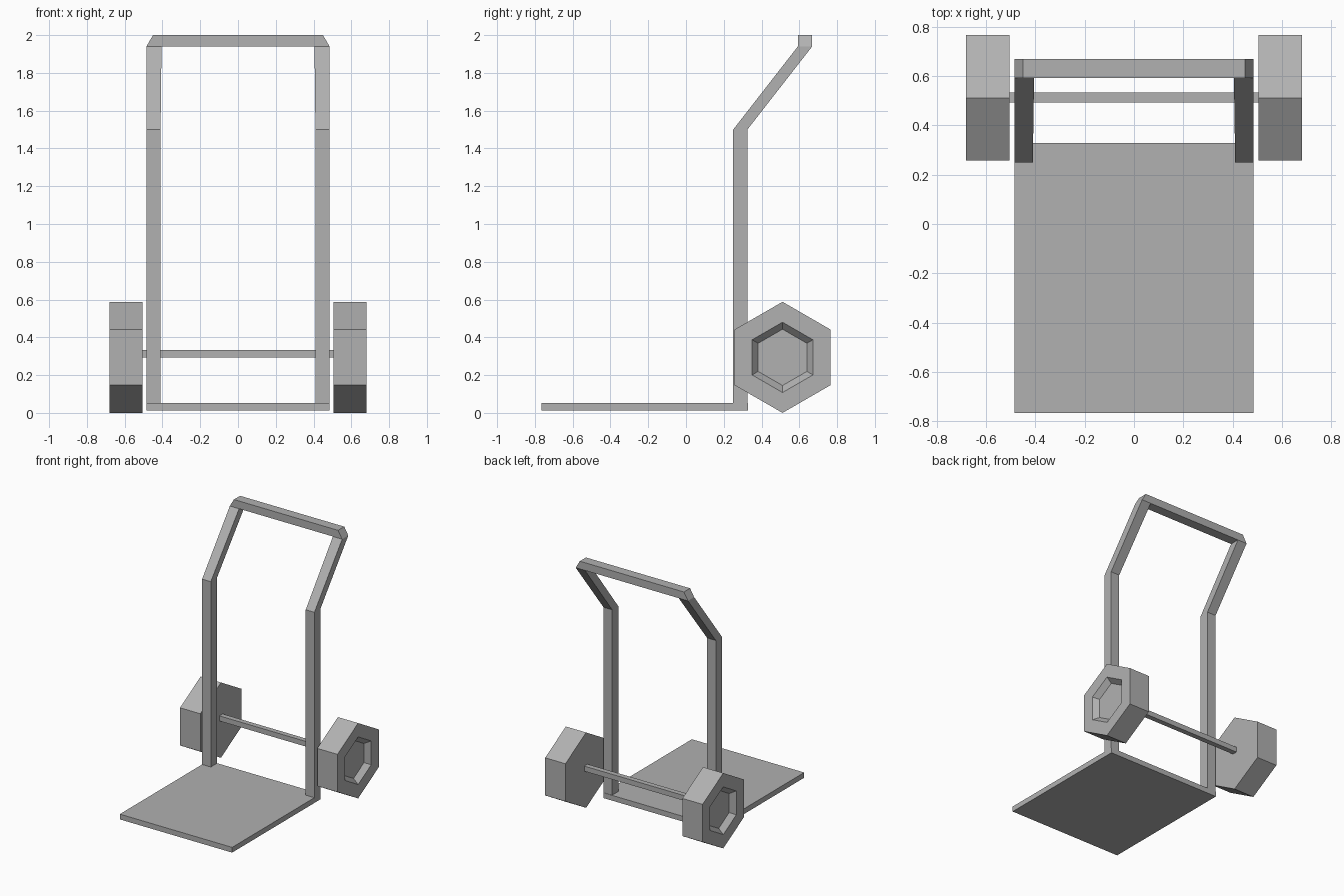
import bpy, bmesh
from math import sin, cos, radians

if "Cube" in bpy.data.objects:
    bpy.data.objects.remove(bpy.data.objects["Cube"])

# Mid grey for every part
grey = bpy.data.materials.new("mid_grey")
grey.diffuse_color = (0.44, 0.44, 0.44, 1)
grey.use_nodes = True
grey.node_tree.nodes["Principled BSDF"].inputs["Base Color"].default_value = grey.diffuse_color


def make_object(name, bm):
    # The frame's corner wedges share an inner edge, so merge doubled points
    bmesh.ops.remove_doubles(bm, verts=bm.verts, dist=0.0001)
    bmesh.ops.recalc_face_normals(bm, faces=bm.faces)
    mesh = bpy.data.meshes.new(name)
    bm.to_mesh(mesh)
    bm.free()
    mesh.materials.append(grey)
    obj = bpy.data.objects.new(name, mesh)
    bpy.context.collection.objects.link(obj)
    return obj


def loft(name, sections):
    """Skin a row of matching closed sections and cap both ends."""
    bm = bmesh.new()
    rings = [[bm.verts.new(p) for p in s] for s in sections]
    n = len(rings[0])
    for a, b in zip(rings, rings[1:]):
        for i in range(n):
            j = (i + 1) % n
            bm.faces.new((a[i], a[j], b[j], b[i]))
    bm.faces.new(rings[0])
    bm.faces.new(rings[-1])
    return make_object(name, bm)


def box(name, x, y0, y1, z0, z1):
    ring = [(y0, z0), (y1, z0), (y1, z1), (y0, z1)]
    return loft(name, [[(sx, y, z) for y, z in ring] for sx in (-x, x)])


# Toe plate and axle
box("toe_plate", 0.485, -0.765, 0.328, 0.012, 0.053)
box("axle", 0.51, 0.493, 0.533, 0.294, 0.334)

# Handle frame: one square bar running up, back and across
# Each station: outer x, outer z, inner x, inner z, front y, back y
half = [
    (0.485, 0.053, 0.410, 0.053, 0.250, 0.325),
    (0.485, 1.500, 0.410, 1.500, 0.250, 0.325),
    (0.485, 1.940, 0.405, 1.940, 0.592, 0.668),
    (0.450, 2.000, 0.405, 1.940, 0.592, 0.668),
]


def station(side, ox, oz, ix, iz, y0, y1):
    return [(side * ox, y0, oz), (side * ox, y1, oz),
            (side * ix, y1, iz), (side * ix, y0, iz)]


loft("handle_frame", [station(-1, *s) for s in half]
     + [station(1, *s) for s in reversed(half)])


# Six-sided wheels with a tapered recess on the outer face
def hexagon(x, r):
    return [(x, 0.511 + r * sin(radians(60 * i)), 0.294 + r * cos(radians(60 * i)))
            for i in range(6)]


for label, side in (("left", -1), ("right", 1)):
    loft(label + "_wheel", [hexagon(side * x, r) for x, r in
         ((0.505, 0.294), (0.68, 0.294), (0.68, 0.186), (0.64, 0.149))])
